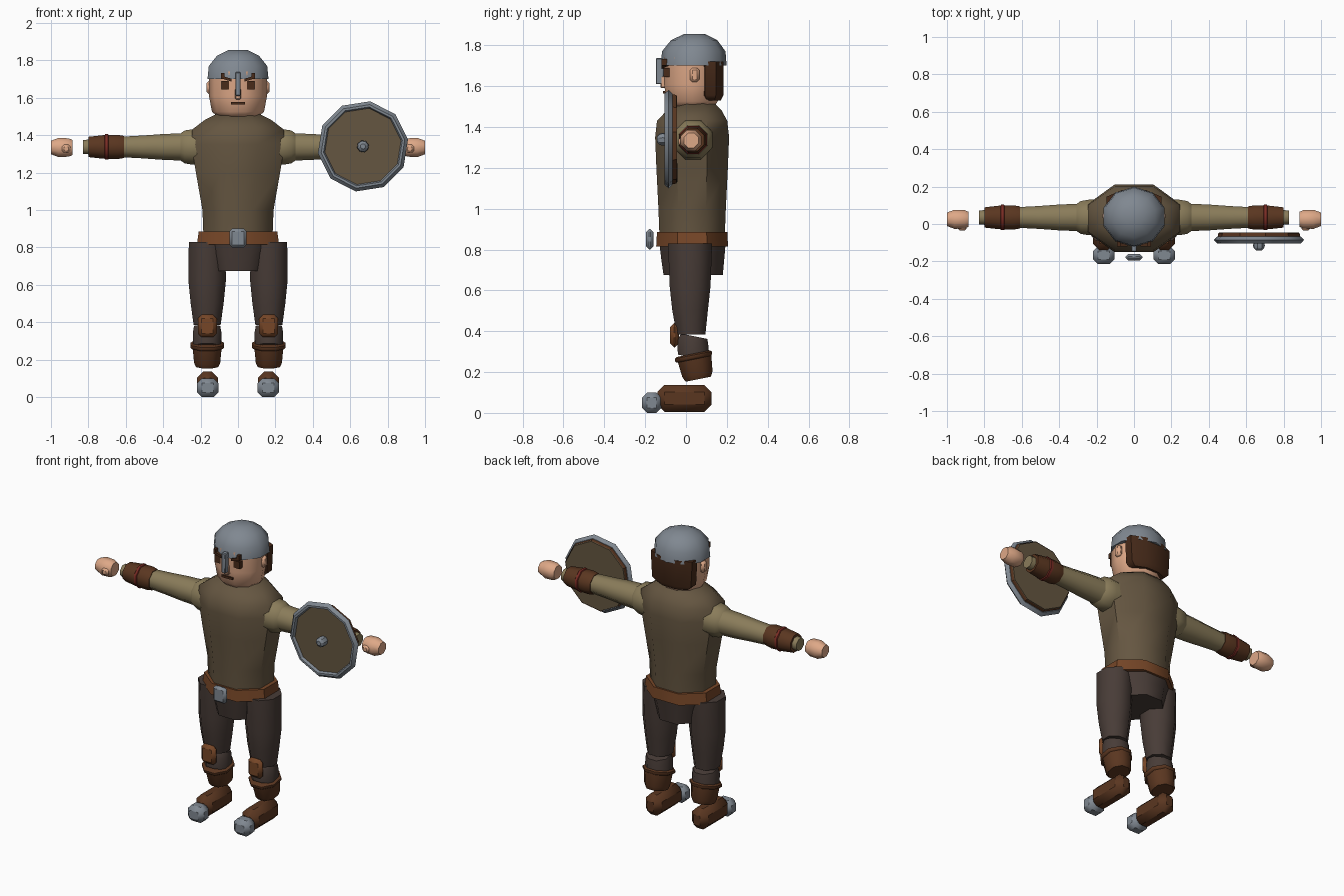
import bpy, bmesh
from math import pi, cos, sin, radians

old = bpy.data.objects.get("Cube")
if old:
    bpy.data.objects.remove(old)


def colour(name, *srgb):
    lin = [((c / 255 + 0.055) / 1.055) ** 2.4 for c in srgb] + [1]
    m = bpy.data.materials.new(name)
    m.use_nodes = True
    m.diffuse_color = lin
    m.node_tree.nodes["Principled BSDF"].inputs["Base Color"].default_value = lin
    return m


STEEL = colour("steel", 128, 136, 145)
SKIN = colour("skin", 222, 168, 135)
HAIR = colour("dark_hair", 72, 43, 26)
TUNIC = colour("tunic_brown", 101, 86, 65)
SLEEVE = colour("sleeve_olive", 138, 124, 90)
TROUSERS = colour("trouser_brown", 72, 60, 55)
LEATHER = colour("belt_leather", 118, 70, 39)
BOOT = colour("boot_leather", 90, 54, 32)
RED = colour("red_cord", 122, 44, 36)


def finish(name, bm, mat, mirror, angle, bevel=0):
    bmesh.ops.recalc_face_normals(bm, faces=bm.faces)
    me = bpy.data.meshes.new(name)
    bm.to_mesh(me)
    bm.free()
    me.materials.append(mat)
    ob = bpy.data.objects.new(name, me)
    bpy.context.collection.objects.link(ob)
    bpy.ops.object.select_all(action='DESELECT')
    ob.select_set(True)
    bpy.context.view_layer.objects.active = ob
    bpy.ops.object.shade_smooth_by_angle(angle=radians(angle))
    if bevel:
        mod = ob.modifiers.new("chamfer", 'BEVEL')
        mod.width = bevel
        mod.segments = 1
        mod.limit_method = 'NONE'
    if mirror:
        ob.modifiers.new("mirror", 'MIRROR')
    return ob


def loft(name, mat, rings, axis='z', n=8, mirror=False, cap=True, slope=0, turn=0, angle=50):
    """Join rings (position, radius a, radius b, centre a, centre b) along an axis."""
    bm = bmesh.new()
    loops = []
    grow = 1 / cos(pi / n)
    for t, ra, rb, ca, cb in rings:
        loop = []
        for i in range(n):
            ang = (2 * i + 1) * pi / n + turn
            a, b = ra * grow * cos(ang), rb * grow * sin(ang)
            p = {'x': (t, a + ca, b + cb), 'y': (a + ca, t, b + cb),
                 'z': (a + ca, b + cb, t + slope * b)}[axis]
            loop.append(bm.verts.new(p))
        loops.append(loop)
    for lo, hi in zip(loops, loops[1:]):
        for i in range(n):
            j = (i + 1) % n
            bm.faces.new((lo[i], lo[j], hi[j], hi[i]))
    if cap:
        bm.faces.new(loops[0])
        bm.faces.new(loops[-1])
    else:
        bmesh.ops.remove_doubles(bm, verts=bm.verts, dist=1e-5)
    return finish(name, bm, mat, mirror, angle)


def box(name, mat, x, y, z, bevel=0, mirror=False, tilt=0):
    """Box between two limits on each axis, with chamfered edges."""
    bm = bmesh.new()
    bmesh.ops.create_cube(bm, size=1)
    for v in bm.verts:
        for k, (lo, hi) in enumerate((x, y, z)):
            v.co[k] = (lo + hi) / 2 + v.co[k] * (hi - lo)
        v.co.z += tilt * (v.co.x - sum(x) / 2)
    return finish(name, bm, mat, mirror, 30, bevel)


def upright(name, mat, rows, cx=0, **kw):
    """Vertical loft from rows of (z, half width, half depth, centre y)."""
    return loft(name, mat, [(z, a, b, cx, cy) for z, a, b, cy in rows], **kw)


def along_arm(name, mat, rows, cy=0.035, cz=1.337):
    """Mirrored round loft along the arm from rows of (x, radius)."""
    return loft(name, mat, [(x, r, r, cy, cz) for x, r in rows], axis='x', mirror=True)


# Torso, belt and hips
upright("tunic", TUNIC, [(0.87, 0.185, 0.16, 0.03), (1.0, 0.19, 0.165, 0.03), (1.2, 0.225, 0.175, 0.03),
                         (1.35, 0.25, 0.181, 0.03), (1.43, 0.245, 0.172, 0.03),
                         (1.48, 0.18, 0.135, 0.04), (1.515, 0.11, 0.095, 0.045)])
upright("belt", LEATHER, [(0.815, 0.22, 0.176, 0.03), (0.885, 0.21, 0.172, 0.03)])
box("belt_buckle", STEEL, (-0.045, 0.045), (-0.195, -0.16), (0.8, 0.9), 0.014)
upright("trouser_hips", TROUSERS, [(0.675, 0.14, 0.145, 0.035), (0.76, 0.165, 0.155, 0.033),
                                   (0.83, 0.19, 0.162, 0.032)])

# Legs and boots
LEG = 0.165
upright("thigh", TROUSERS, [(0.385, 0.072, 0.07, 0.025), (0.5, 0.088, 0.087, 0.02), (0.62, 0.1, 0.1, 0.02),
                            (0.83, 0.098, 0.108, 0.02)], LEG, mirror=True)
upright("shin", TROUSERS, [(0.27, 0.075, 0.078, 0.038), (0.34, 0.076, 0.076, 0.034),
                           (0.375, 0.07, 0.065, 0.04)], LEG, mirror=True, slope=-0.2)
upright("boot_shaft", BOOT, [(0.165, 0.06, 0.062, 0.06), (0.19, 0.07, 0.074, 0.056),
                             (0.275, 0.078, 0.083, 0.04)], LEG, mirror=True, slope=0.2)
upright("boot_cuff", BOOT, [(0.262, 0.08, 0.083, 0.038), (0.27, 0.089, 0.09, 0.037),
                            (0.283, 0.089, 0.09, 0.036), (0.29, 0.078, 0.08, 0.036)],
        LEG, mirror=True, slope=0.2)
box("knee_pad", LEATHER, (0.113, 0.215), (-0.078, -0.035), (0.32, 0.44), 0.02, True)
box("shoe", BOOT, (0.107, 0.22), (-0.14, 0.125), (0.005, 0.137), 0.035, True)
box("toe_cap", STEEL, (0.105, 0.218), (-0.215, -0.12), (0, 0.1), 0.025, True)

# Arms and hands
along_arm("shoulder", SLEEVE, [(0.19, 0.095), (0.24, 0.095), (0.285, 0.088), (0.31, 0.07)])
along_arm("sleeve", SLEEVE, [(0.25, 0.075), (0.4, 0.069), (0.51, 0.061), (0.64, 0.054)])
along_arm("bracer", BOOT, [(0.61, 0.059), (0.645, 0.065), (0.72, 0.063), (0.8, 0.054)])
along_arm("bracer_cord", RED, [(0.69, 0.062), (0.695, 0.068), (0.71, 0.068), (0.715, 0.062)])
along_arm("sleeve_end", SLEEVE, [(0.79, 0.04), (0.83, 0.037)])
along_arm("hand", SKIN, [(0.885, 0.04), (0.905, 0.049), (0.96, 0.051), (1.0, 0.036)], 0.025, 1.334)
box("thumb", SKIN, (0.895, 0.942), (-0.036, 0.0), (1.305, 1.35), 0.012, True)

# Head, face and hair
upright("head", SKIN, [(1.495, 0.1, 0.1, 0.035), (1.525, 0.132, 0.125, 0.03), (1.61, 0.148, 0.137, 0.03),
                       (1.74, 0.148, 0.137, 0.03)], n=10, turn=pi / 10 * 3)
upright("hair", HAIR, [(1.53, 0.11, 0.05, 0.12), (1.555, 0.137, 0.063, 0.12), (1.72, 0.146, 0.063, 0.12)])
box("ear", SKIN, (0.135, 0.168), (0.02, 0.065), (1.62, 1.69), 0.012, True)
box("nose", SKIN, (-0.016, 0.016), (-0.125, -0.09), (1.59, 1.65), 0.006)
box("eye", HAIR, (0.047, 0.088), (-0.11, -0.06), (1.645, 1.69), 0, True)
box("eyebrow", HAIR, (0.035, 0.09), (-0.12, -0.07), (1.695, 1.71), 0, True, tilt=0.3)
box("brow_tip", HAIR, (0.073, 0.09), (-0.12, -0.07), (1.7, 1.733), 0, True)
box("mouth", HAIR, (-0.038, 0.038), (-0.112, -0.08), (1.563, 1.577))

# Helmet
upright("helmet", STEEL, [(1.7, 0.163, 0.153, 0.038), (1.77, 0.156, 0.148, 0.038),
                          (1.825, 0.112, 0.108, 0.04), (1.855, 0.052, 0.05, 0.042)], n=10)
box("nose_guard", STEEL, (-0.014, 0.014), (-0.148, -0.11), (1.61, 1.737), 0.004)

# Shield
def disc(name, mat, rows, n=10, **kw):
    return loft(name, mat, [(y, r, r, 0.668, 1.34) for y, r in rows], axis='y', n=n,
                turn=-radians(9), angle=30, **kw)


disc("shield_board", TUNIC, [(-0.045, 0.205), (-0.088, 0.212)])
disc("shield_edge", BOOT, [(-0.047, 0.209), (-0.075, 0.213)], cap=False)
disc("shield_rim", STEEL, [(-0.066, 0.215), (-0.085, 0.232), (-0.105, 0.215), (-0.105, 0.203),
                           (-0.085, 0.195), (-0.066, 0.203), (-0.066, 0.215)], cap=False)
disc("shield_boss", STEEL, [(-0.08, 0.024), (-0.115, 0.03), (-0.13, 0.026), (-0.142, 0.013)], n=8)
